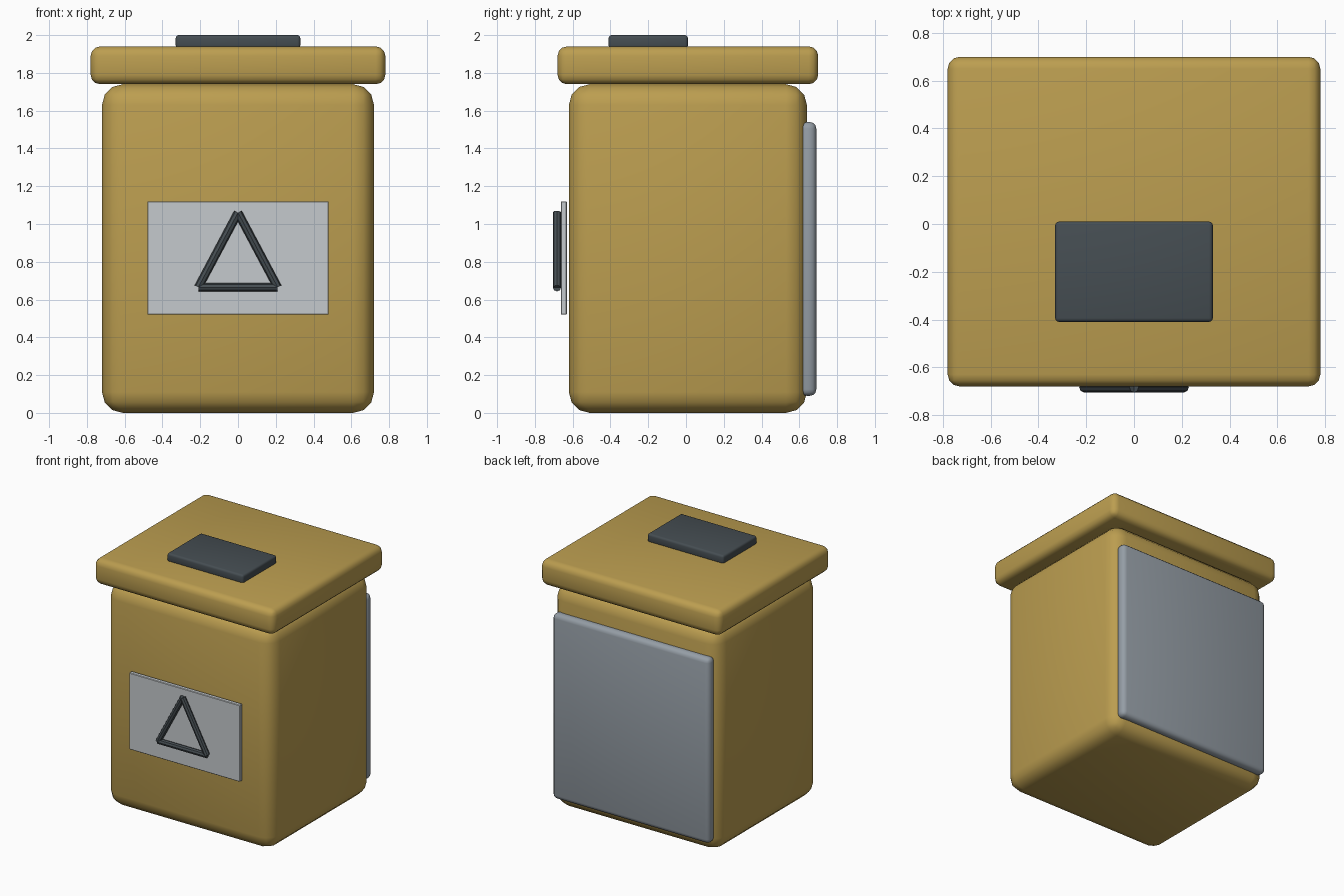
import bpy, math
from mathutils import Vector

if "Cube" in bpy.data.objects:
    bpy.data.objects.remove(bpy.data.objects["Cube"])


def material(name, rgb):
    m = bpy.data.materials.new(name)
    m.diffuse_color = (*rgb, 1)
    m.use_nodes = True
    m.node_tree.nodes["Principled BSDF"].inputs["Base Color"].default_value = m.diffuse_color
    return m


YELLOW = material("mustard_paint", (0.50, 0.34, 0.08))
DARK = material("dark_grey", (0.06, 0.075, 0.085))
STEEL = material("steel_grey", (0.30, 0.34, 0.38))
PALE = material("pale_label", (0.56, 0.59, 0.61))


def box(name, lo, hi, mat, bevel, segments=3):
    lo, hi = Vector(lo), Vector(hi)
    bpy.ops.mesh.primitive_cube_add(size=1, location=(lo + hi) / 2)
    ob = bpy.context.object
    ob.name = name
    ob.scale = hi - lo
    bpy.ops.object.transform_apply(location=False, rotation=False, scale=True)
    mod = ob.modifiers.new("Bevel", "BEVEL")
    mod.width = bevel
    mod.segments = segments
    bpy.ops.object.modifier_apply(modifier=mod.name)
    bpy.ops.object.shade_smooth_by_angle(angle=math.radians(35))
    ob.data.materials.append(mat)
    return ob


def bar(name, a, b, radius, mat):
    a, b = Vector(a), Vector(b)
    bpy.ops.mesh.primitive_cylinder_add(vertices=8, radius=radius, depth=(b - a).length,
                                        location=(a + b) / 2)
    ob = bpy.context.object
    ob.name = name
    ob.rotation_euler = (b - a).to_track_quat('Z', 'Y').to_euler()
    ob.data.materials.append(mat)
    return ob


# Main bin shell and overhanging lid
box("bin_body", (-0.72, -0.62, 0), (0.72, 0.64, 1.74), YELLOW, 0.11)
box("lid", (-0.78, -0.68, 1.74), (0.78, 0.70, 1.94), YELLOW, 0.05)

# Dark pad on top of the lid
box("lid_pad", (-0.33, -0.41, 1.93), (0.33, 0.01, 2.0), DARK, 0.016)

# Back panel
box("back_panel", (-0.68, 0.605, 0.09), (0.68, 0.69, 1.54), STEEL, 0.035)

# Front label plate
box("label_plate", (-0.48, -0.663, 0.52), (0.48, -0.63, 1.12), PALE, 0.004, 1)

# Triangle symbol made of three thin rods
y = -0.683
left, right, top = (-0.21, y, 0.665), (0.21, y, 0.665), (0, y, 1.06)
for label, a, b in (("base", left, right), ("left", left, top), ("right", right, top)):
    bar("triangle_" + label, a, b, 0.022, DARK)
